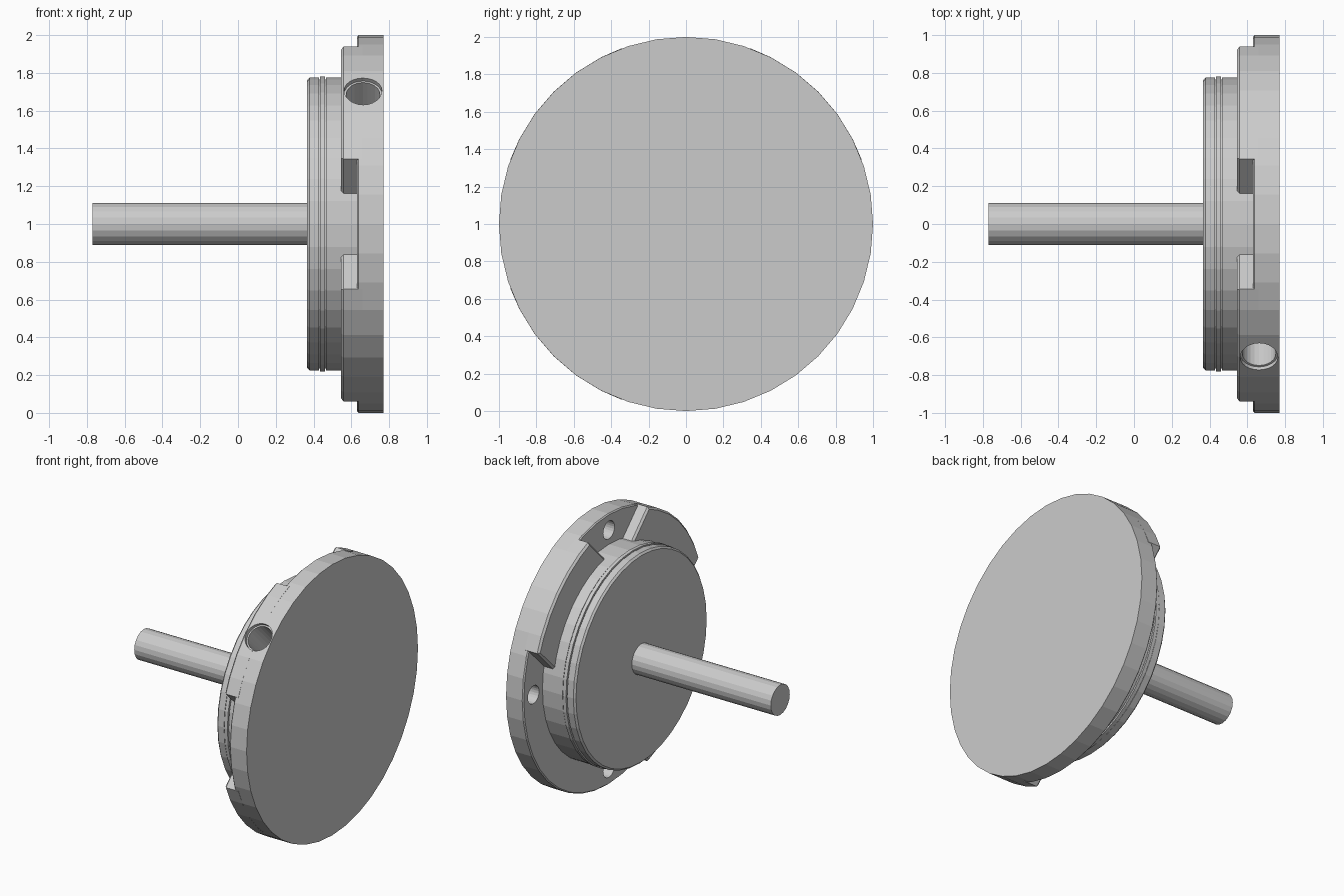
import bpy, bmesh
from math import sin, cos, radians, asin, degrees
from mathutils import Vector, Matrix

if "Cube" in bpy.data.objects:
    bpy.data.objects.remove(bpy.data.objects["Cube"])

CZ = 1.0  # height of the turning axis, which runs along x


def finish(name, bm):
    bmesh.ops.recalc_face_normals(bm, faces=bm.faces)
    me = bpy.data.meshes.new(name)
    bm.to_mesh(me)
    bm.free()
    ob = bpy.data.objects.new(name, me)
    bpy.context.collection.objects.link(ob)
    return ob


def polar(x, r, deg):
    a = radians(deg)
    return Vector((x, r * cos(a), CZ + r * sin(a)))


def lathe(name, profile, sides):
    """Turn an (x, radius) profile around the axis and cap both ends."""
    bm = bmesh.new()
    rings = [[bm.verts.new(polar(x, r, 360 * i / sides)) for i in range(sides)]
             for x, r in profile]
    for a, b in zip(rings, rings[1:]):
        for i in range(sides):
            j = (i + 1) % sides
            bm.faces.new((a[i], a[j], b[j], b[i]))
    bm.faces.new(rings[0])
    bm.faces.new(rings[-1])
    return finish(name, bm)


def rod(name, start, end, radius, sides=24):
    d = end - start
    bm = bmesh.new()
    bmesh.ops.create_cone(bm, cap_ends=True, segments=sides, radius1=radius,
                          radius2=radius, depth=d.length)
    m = Matrix.Translation((start + end) / 2) @ d.to_track_quat('Z', 'Y').to_matrix().to_4x4()
    bmesh.ops.transform(bm, matrix=m, verts=bm.verts)
    return finish(name, bm)


def combine(target, other, operation):
    mod = target.modifiers.new(operation.title(), 'BOOLEAN')
    mod.operation, mod.solver, mod.object = operation, 'EXACT', other
    bpy.context.view_layer.objects.active = target
    bpy.ops.object.modifier_apply(modifier=mod.name)
    bpy.data.objects.remove(other)


def raised_pad(angle, half=0.42, front=0.545, back=0.66, rim=1.0005):
    """Parallel-sided block pointing outwards, with a bevelled front edge."""
    edge = degrees(asin(half / rim))
    spread = [-edge, -18, -9, 0, 9, 18, edge]
    inner = (0.55 ** 2 + half ** 2) ** 0.5
    inner_a = degrees(asin(half / inner))
    pts = [(rim, s) for s in spread] + [(inner, inner_a), (inner, -inner_a)]
    bm = bmesh.new()
    f = [bm.verts.new(polar(front, r, angle + s)) for r, s in pts]
    b = [bm.verts.new(polar(back, r, angle + s)) for r, s in pts]
    face = bm.faces.new(f)
    bm.faces.new(b[::-1])
    n = len(pts)
    for i in range(n):
        j = (i + 1) % n
        bm.faces.new((f[i], b[i], b[j], f[j]))
    bmesh.ops.recalc_face_normals(bm, faces=bm.faces)
    bmesh.ops.bevel(bm, geom=list(face.edges), offset=0.014, segments=1,
                    affect='EDGES', profile=0.5)
    return finish("raised_pad", bm)


# flange with stepped boss and sealing ridge
flange = lathe("flange", [
    (0.365, 0.762), (0.378, 0.775), (0.428, 0.775), (0.428, 0.765),
    (0.434, 0.765), (0.434, 0.781), (0.460, 0.781), (0.460, 0.765),
    (0.466, 0.765), (0.466, 0.775), (0.63, 0.775), (0.63, 0.992),
    (0.638, 1.0), (0.77, 1.0)], 40)

# three raised pads; the fourth corner stays open
for a in (45, 135, 225):
    combine(flange, raised_pad(a), 'UNION')

# blind screw holes in the recesses between the pads
for a in (0, 90, 180, 270):
    combine(flange, rod("cut", polar(0.6, 0.88, a), polar(0.71, 0.88, a), 0.066), 'DIFFERENCE')

# radial port with a shallow counterbore
for depth, radius in ((0.97, 0.1), (0.68, 0.089)):
    combine(flange, rod("cut", polar(0.662, depth, 135), polar(0.662, 1.1, 135), radius),
            'DIFFERENCE')

# shaft
lathe("shaft", [(-0.77, 0.111), (0.366, 0.111)], 20)
